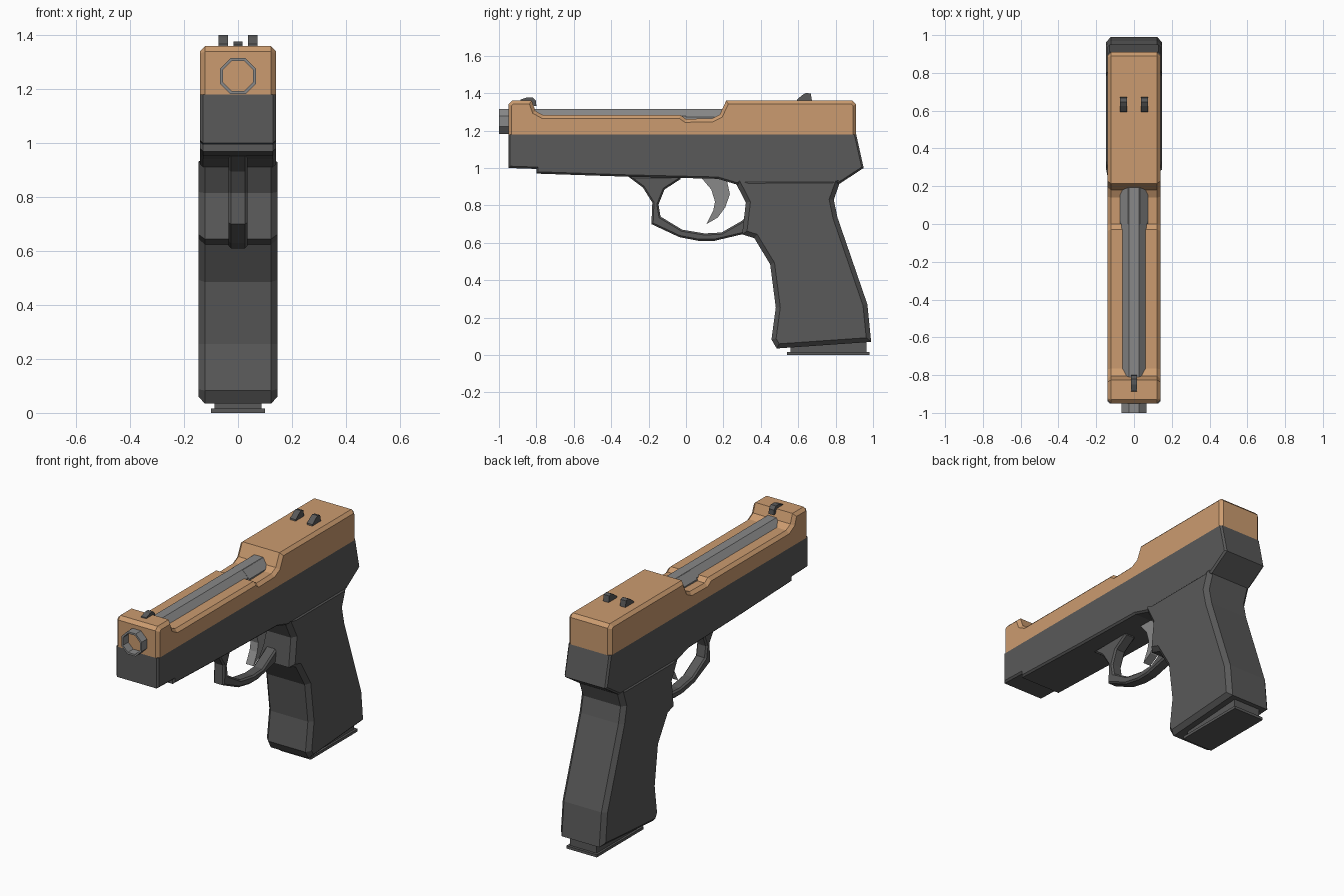
import bpy, bmesh, math
from mathutils import Vector

if "Cube" in bpy.data.objects:
    bpy.data.objects.remove(bpy.data.objects["Cube"])


def material(name, rgb):
    m = bpy.data.materials.new(name)
    m.diffuse_color = (*rgb, 1)
    m.use_nodes = True
    m.node_tree.nodes["Principled BSDF"].inputs["Base Color"].default_value = m.diffuse_color
    return m


DARK = material("dark_grey", (0.10, 0.10, 0.10))
STEEL = material("steel_grey", (0.25, 0.25, 0.25))
TAN = material("tan", (0.60, 0.33, 0.16))


def finish(bm, name, mat):
    bmesh.ops.recalc_face_normals(bm, faces=bm.faces)
    me = bpy.data.meshes.new(name)
    bm.to_mesh(me)
    bm.free()
    me.materials.append(mat)
    ob = bpy.data.objects.new(name, me)
    bpy.context.collection.objects.link(ob)
    return ob


def prism(name, profile, half, mat, chamfer=0.0, sharp_z=None, x=0.0):
    """Side profile (y, z) extruded across x, rim edges chamfered except at sharp_z."""
    bm = bmesh.new()
    face = bm.faces.new([bm.verts.new((x - half, y, z)) for y, z in profile])
    new = bmesh.ops.extrude_face_region(bm, geom=[face])["geom"]
    moved = [v for v in new if isinstance(v, bmesh.types.BMVert)]
    bmesh.ops.translate(bm, verts=moved, vec=(2 * half, 0, 0))
    bmesh.ops.recalc_face_normals(bm, faces=bm.faces)
    if chamfer:
        rim = []
        for e in bm.edges:
            a, b = (v.co for v in e.verts)
            flat = sharp_z is not None and max(abs(a.z - sharp_z), abs(b.z - sharp_z)) < 0.001
            if abs(a.x - b.x) < 0.001 and not flat:
                rim.append(e)
        bmesh.ops.bevel(bm, geom=rim, offset=chamfer, segments=1, profile=0.5,
                        affect='EDGES', clamp_overlap=False)
    return finish(bm, name, mat)


def octagon_bar(name, y0, y1, apothem, zc, mat, bore=0.0):
    """Eight-sided bar along y, optionally hollowed from its front end."""
    r = apothem / math.cos(math.pi / 8)
    bm = bmesh.new()
    ring = []
    for i in range(8):
        a = math.pi / 8 + i * math.pi / 4
        ring.append(bm.verts.new((r * math.cos(a), y0, zc + r * math.sin(a))))
    front = bm.faces.new(ring)
    back = bmesh.ops.extrude_face_region(bm, geom=[front], use_keep_orig=True)["geom"]
    bmesh.ops.translate(bm, verts=[v for v in back if isinstance(v, bmesh.types.BMVert)],
                        vec=(0, y1 - y0, 0))
    bmesh.ops.recalc_face_normals(bm, faces=bm.faces)
    if bore:
        front = min(bm.faces, key=lambda f: f.calc_center_median().y)
        bmesh.ops.inset_region(bm, faces=[front], thickness=0.012)
        front = min((f for f in bm.faces if len(f.verts) == 8),
                    key=lambda f: f.calc_center_median().y)
        deep = bmesh.ops.extrude_discrete_faces(bm, faces=[front])["faces"][0]
        bmesh.ops.translate(bm, verts=deep.verts, vec=(0, bore, 0))
    return finish(bm, name, mat)


# Slide with open top
prism("slide", [(-0.95, 1.18), (-0.95, 1.34), (-0.93, 1.36), (-0.825, 1.36), (-0.805, 1.305),
                (-0.765, 1.283), (-0.03, 1.283), (0.0, 1.262), (0.14, 1.265), (0.18, 1.285),
                (0.215, 1.36), (0.89, 1.36), (0.91, 1.34), (0.91, 1.18)],
      0.14, TAN, 0.018, sharp_z=1.18)

# Barrel and the wider block at its rear
octagon_bar("barrel", -1.0, 0.3, 0.067, 1.249, STEEL, bore=0.12)
octagon_bar("barrel_block", 0.0, 0.3, 0.074, 1.241, STEEL)

# Frame under the slide
prism("frame", [(-0.95, 1.18), (-0.95, 1.0), (-0.80, 0.995), (-0.80, 0.97), (-0.3, 0.953),
                (0.17, 0.942), (0.27, 0.912), (0.82, 0.915), (0.95, 1.0), (0.91, 1.18)],
      0.14, DARK, 0.01, sharp_z=1.18)

# Grip
prism("grip", [(0.17, 0.942), (0.27, 0.912), (0.32, 0.815), (0.30, 0.645), (0.365, 0.625),
               (0.45, 0.485), (0.48, 0.255), (0.457, 0.083), (0.485, 0.035), (0.99, 0.07),
               (0.97, 0.27), (0.81, 0.735), (0.79, 0.83), (0.82, 0.915), (0.86, 0.943)],
      0.147, DARK, 0.024)

# Base plate below the grip
prism("base_plate", [(0.54, 0.0), (0.98, 0.0), (0.98, 0.016), (0.54, 0.016)], 0.10, DARK)
prism("base_neck", [(0.56, 0.012), (0.965, 0.012), (0.965, 0.08), (0.56, 0.08)], 0.088, DARK)

# Guard loop
prism("trigger_guard", [(-0.31, 0.955), (-0.23, 0.895), (-0.18, 0.815), (-0.185, 0.70),
                        (-0.035, 0.63), (0.07, 0.61), (0.15, 0.61), (0.32, 0.65), (0.32, 0.735),
                        (0.295, 0.715), (0.19, 0.655), (0.10, 0.65), (-0.02, 0.67),
                        (-0.136, 0.74), (-0.147, 0.805), (-0.115, 0.885), (-0.03, 0.94),
                        (-0.03, 0.955)],
      0.035, DARK, 0.009)

# Curved trigger
prism("trigger", [(0.08, 0.95), (0.135, 0.885), (0.155, 0.82), (0.145, 0.77), (0.11, 0.70),
                  (0.17, 0.735), (0.21, 0.79), (0.235, 0.86), (0.215, 0.95)], 0.025, STEEL)

# Sights
prism("front_sight", [(-0.89, 1.35), (-0.885, 1.365), (-0.85, 1.378), (-0.82, 1.378),
                      (-0.802, 1.36), (-0.80, 1.33)], 0.017, DARK)
for side, sx in (("left", -1), ("right", 1)):
    prism("rear_sight_" + side, [(0.59, 1.35), (0.595, 1.368), (0.625, 1.392), (0.645, 1.402),
                                 (0.667, 1.397), (0.675, 1.35)], 0.018, DARK, x=0.055 * sx)
